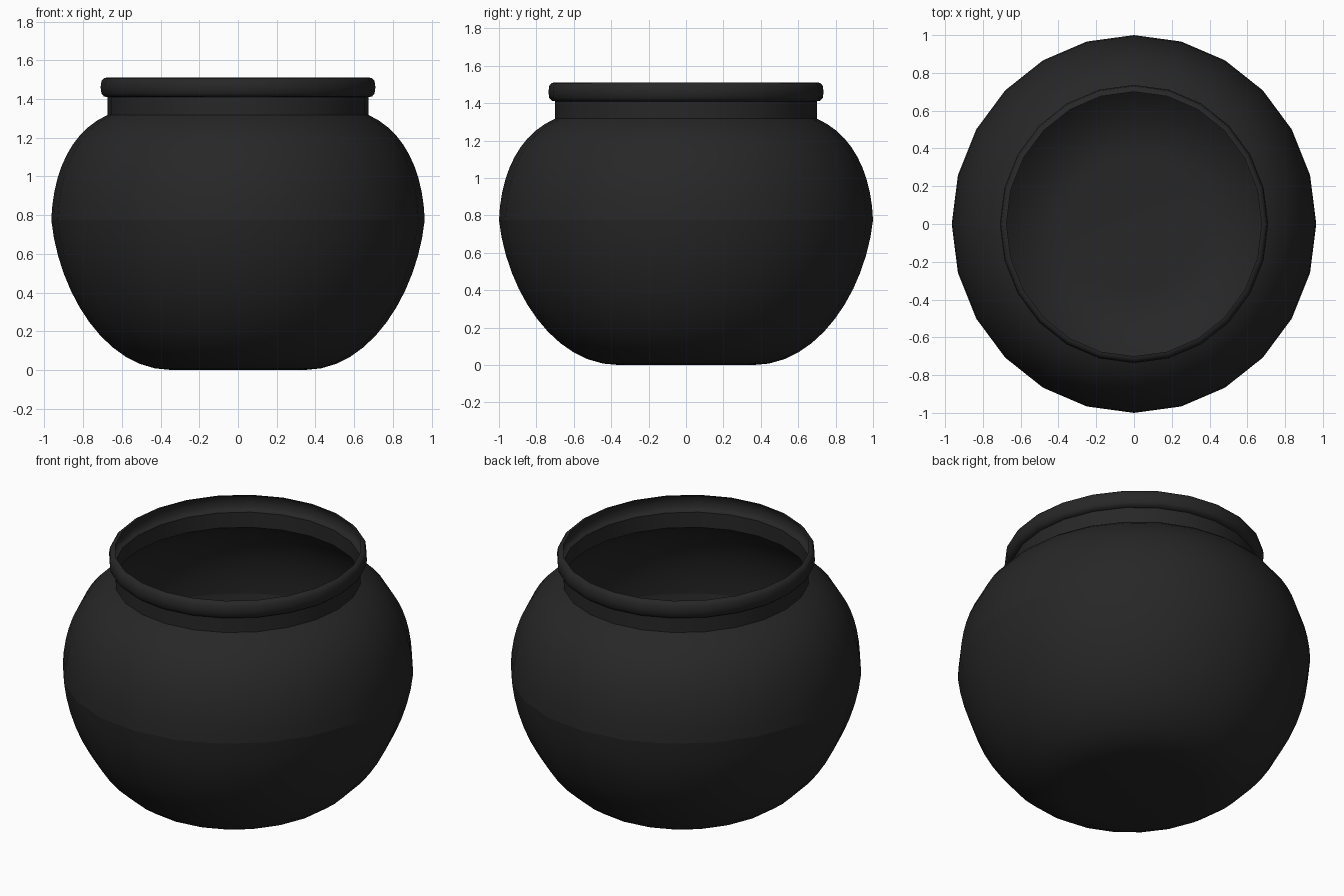
import bpy, bmesh, math
from mathutils import Vector
from mathutils.geometry import interpolate_bezier

if "Cube" in bpy.data.objects:
    bpy.data.objects.remove(bpy.data.objects["Cube"])

SIDES = 24
SQUASH_X = 0.965  # the pot is slightly narrower across x

iron = bpy.data.materials.new("dark_iron")
iron.diffuse_color = (0.02, 0.02, 0.02, 1)
iron.use_nodes = True
iron.node_tree.nodes["Principled BSDF"].inputs["Base Color"].default_value = iron.diffuse_color


def bezier(points, count):
    return [(p.x, p.y) for p in interpolate_bezier(*[Vector((r, z, 0)) for r, z in points], count)]


def lathe(name, profile, floor=False):
    """Revolve (radius, z) points, listed bottom to top, around z."""
    bm = bmesh.new()
    rings = []
    for r, z in profile:
        rings.append([bm.verts.new((SQUASH_X * r * math.cos(a), r * math.sin(a), z))
                      for a in (2 * math.pi * i / SIDES for i in range(SIDES))])
    for lo, hi in zip(rings, rings[1:]):
        for i in range(SIDES):
            j = (i + 1) % SIDES
            bm.faces.new((lo[i], lo[j], hi[j], hi[i]))
    if floor:
        bm.faces.new(rings[0][::-1])
    for f in bm.faces:
        f.smooth = True
    mesh = bpy.data.meshes.new(name)
    bm.to_mesh(mesh)
    bm.free()
    mesh.materials.append(iron)
    obj = bpy.data.objects.new(name, mesh)
    bpy.context.collection.objects.link(obj)
    return obj


# Lower bowl with flat floor
lathe("lower_bowl", bezier([(0.36, 0), (0.71, 0), (0.96, 0.40), (1, 0.775)], 13), floor=True)

# Upper shoulder
lathe("shoulder", bezier([(1, 0.775), (0.99, 1.03), (0.89, 1.235), (0.70, 1.317)], 11))

# Straight neck
lathe("neck", [(0.70, 1.317), (0.70, 1.41)])

# Rounded lip, open towards the inside
lathe("lip", [(0.70, 1.41), (0.718, 1.413), (0.731, 1.428), (0.736, 1.46),
              (0.731, 1.493), (0.718, 1.508), (0.70, 1.511)])
